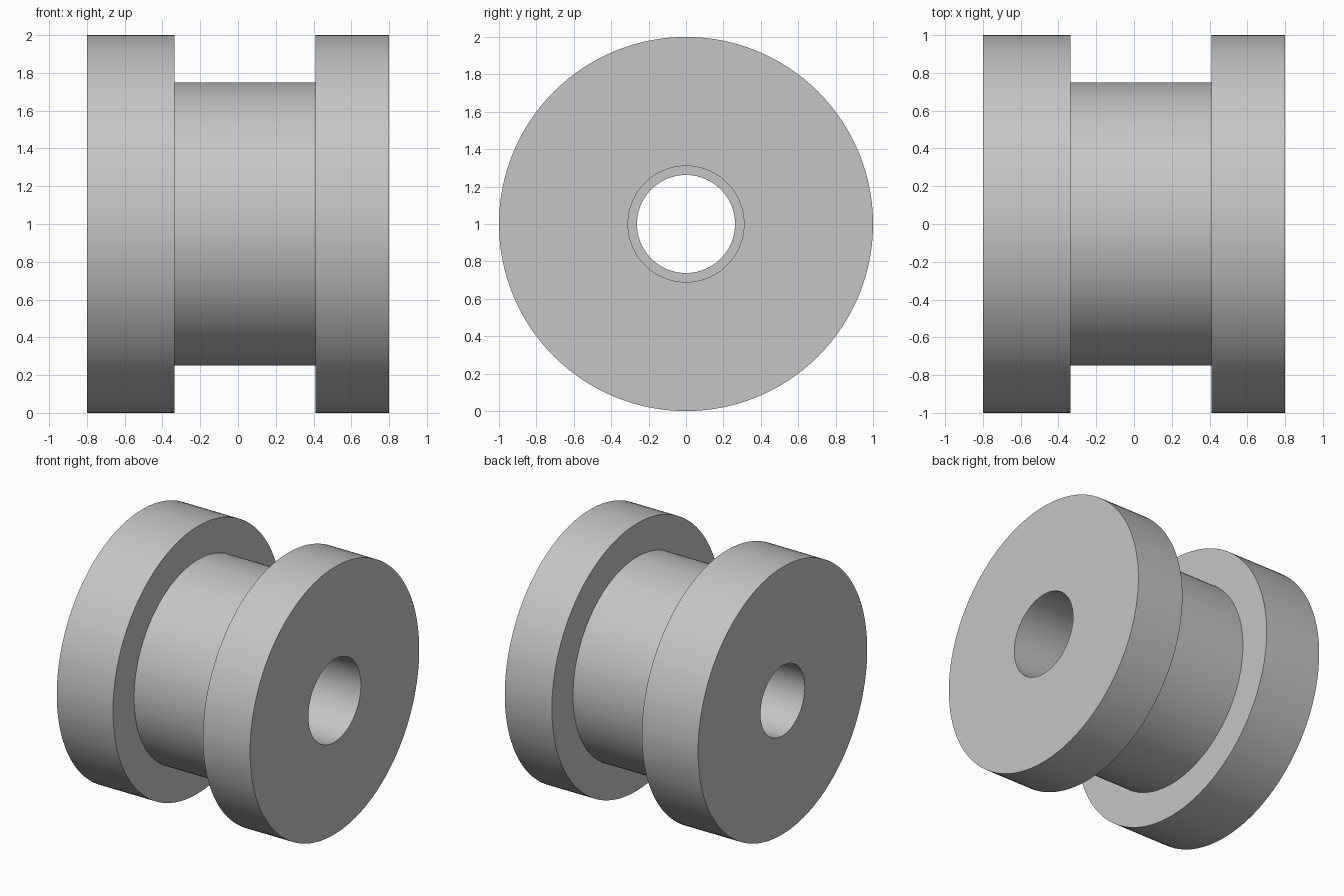
import bpy
import bmesh
import math
from mathutils import Vector

cube = bpy.data.objects.get("Cube")
if cube:
    bpy.data.objects.remove(cube, do_unlink=True)

# Single plain grey material
grey = bpy.data.materials.new("light_grey")
grey.use_nodes = True
colour = (0.56, 0.56, 0.56, 1.0)
grey.diffuse_color = colour
grey.node_tree.nodes["Principled BSDF"].inputs["Base Color"].default_value = colour


def revolve_about_x(name, profile, segments=128):
    """Spin a closed (x, radius) profile around the x axis."""
    bm = bmesh.new()
    verts = [bm.verts.new((x, 0, r)) for x, r in profile]
    edges = [bm.edges.new((v, verts[(i + 1) % len(verts)]))
             for i, v in enumerate(verts)]
    bmesh.ops.spin(bm, geom=verts + edges, cent=Vector(), axis=(1, 0, 0),
                   angle=math.tau, steps=segments, use_merge=True)
    bmesh.ops.remove_doubles(bm, verts=bm.verts, dist=1e-5)
    bmesh.ops.recalc_face_normals(bm, faces=bm.faces)
    mesh = bpy.data.meshes.new(name)
    bm.to_mesh(mesh)
    bm.free()
    mesh.materials.append(grey)
    obj = bpy.data.objects.new(name, mesh)
    bpy.context.collection.objects.link(obj)
    obj.location.z = 1
    bpy.ops.object.select_all(action='DESELECT')
    obj.select_set(True)
    bpy.context.view_layer.objects.active = obj
    bpy.ops.object.shade_smooth_by_angle(angle=math.radians(30))
    return obj


END, GROOVE_RIGHT, GROOVE_LEFT = 0.80, -0.335, 0.41
RIM, HUB, WIDE_BORE, NARROW_BORE = 1.0, 0.75, 0.31, 0.262

# Two flanges, a hub between them and a stepped through bore
revolve_about_x("flanged_spool", [
    (-END, NARROW_BORE), (-END, RIM),
    (GROOVE_RIGHT, RIM), (GROOVE_RIGHT, HUB),
    (GROOVE_LEFT, HUB), (GROOVE_LEFT, RIM),
    (END, RIM), (END, WIDE_BORE),
    (GROOVE_RIGHT, WIDE_BORE), (GROOVE_RIGHT, NARROW_BORE),
])
